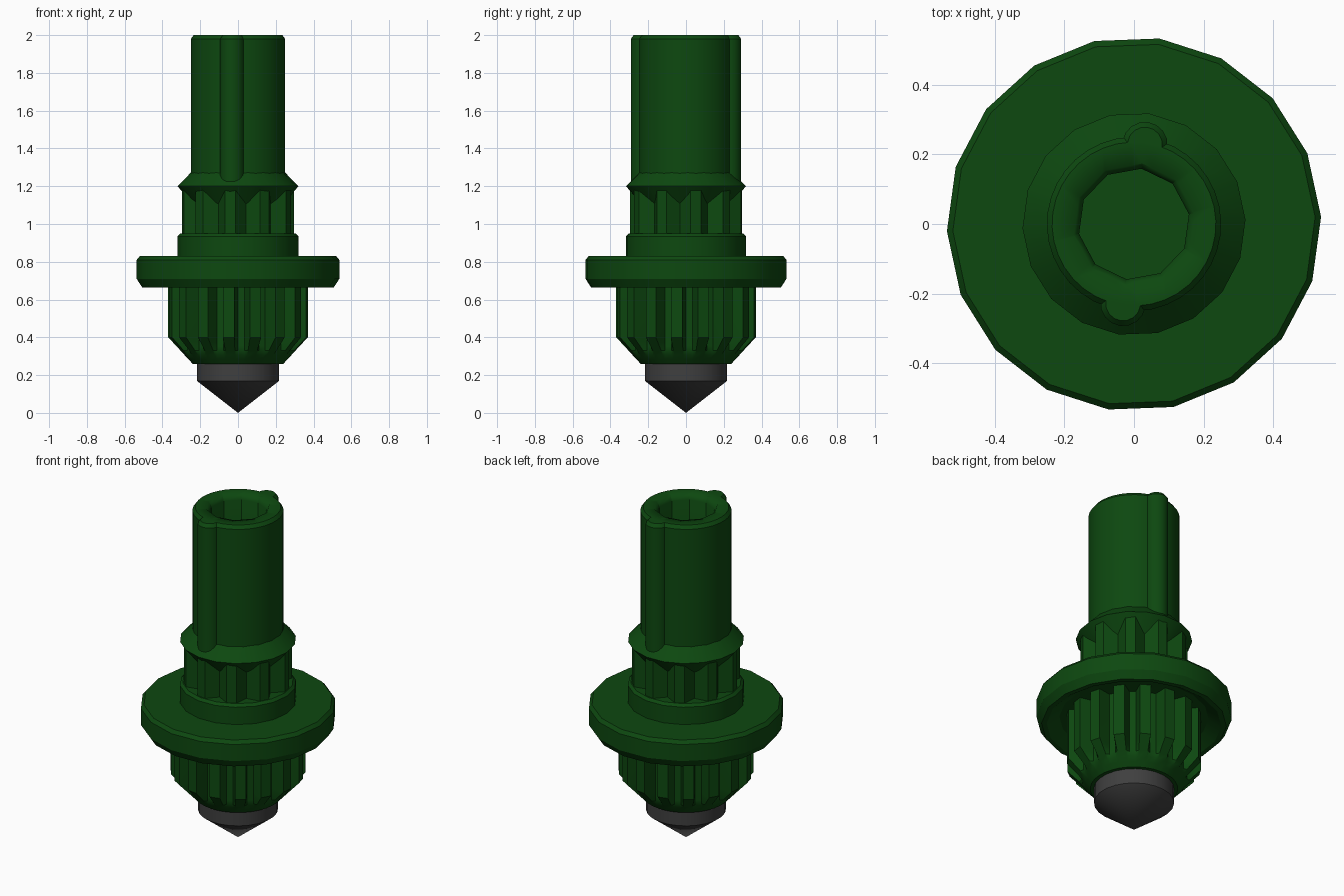
import bpy
import bmesh
import math

if "Cube" in bpy.data.objects:
    bpy.data.objects.remove(bpy.data.objects["Cube"])

TURN = math.radians(-97.8)  # common angular reference of teeth, ribs and facets


def material(name, rgb):
    m = bpy.data.materials.new(name)
    m.diffuse_color = (*rgb, 1.0)
    m.use_nodes = True
    m.node_tree.nodes["Principled BSDF"].inputs["Base Color"].default_value = m.diffuse_color
    return m


GREEN = material("dark_green", (0.004, 0.065, 0.005))
GREY = material("charcoal_grey", (0.05, 0.05, 0.05))


def finish(name, bm, mat):
    bmesh.ops.recalc_face_normals(bm, faces=bm.faces)
    mesh = bpy.data.meshes.new(name)
    bm.to_mesh(mesh)
    bm.free()
    mesh.materials.append(mat)
    ob = bpy.data.objects.new(name, mesh)
    bpy.context.collection.objects.link(ob)
    bpy.ops.object.select_all(action='DESELECT')
    ob.select_set(True)
    bpy.context.view_layer.objects.active = ob
    bpy.ops.object.shade_smooth_by_angle(angle=math.radians(28))
    return ob


def skin(name, rings, mat):
    """Join rings of equal length (or single pole points) and cap the ends."""
    bm = bmesh.new()
    loops = [[bm.verts.new(p) for p in ring] for ring in rings]
    for a, b in zip(loops, loops[1:]):
        n = max(len(a), len(b))
        for i in range(n):
            j = (i + 1) % n
            if len(a) == 1:
                bm.faces.new((a[0], b[j], b[i]))
            elif len(b) == 1:
                bm.faces.new((a[i], a[j], b[0]))
            else:
                bm.faces.new((a[i], a[j], b[j], b[i]))
    for end in (loops[0], loops[-1]):
        if len(end) > 2:
            bm.faces.new(end)
    return finish(name, bm, mat)


def lathe(name, profile, mat, sides=18, center=(0, 0)):
    rings = []
    for r, z in profile:
        n = sides if r > 0 else 1
        rings.append([(center[0] + r * math.cos(TURN + math.tau * i / n),
                       center[1] + r * math.sin(TURN + math.tau * i / n), z)
                      for i in range(n)])
    return skin(name, rings, mat)


def gear(name, teeth, tooth, levels, mat):
    """tooth: (fraction of pitch, radius) points; levels: (z, radius limit)."""
    outline = [(TURN + math.tau * (k + f) / teeth, r)
               for k in range(teeth) for f, r in tooth]
    rings = [[(min(r, lim) * math.cos(a), min(r, lim) * math.sin(a), z)
              for a, r in outline] for z, lim in levels]
    return skin(name, rings, mat)


# Pointed nose
lathe("nose_tip", [(0, 0), (0.22, 0.17), (0.22, 0.27), (0, 0.27)], GREY, 24)

# Lower gear, tapered towards the nose
taper = [(0.26 + 0.14 * i / 6, 0.24 + 0.13 * i / 6) for i in range(7)]
gear("lower_gear", 16,
     [(-0.21, 0.37), (0.21, 0.37), (0.34, 0.29), (0.66, 0.29)],
     taper + [(0.72, 1.0)], GREEN)

# Wide flange, dished underneath
lathe("flange", [(0, 0.71), (0.41, 0.71), (0.48, 0.665), (0.508, 0.665),
                 (0.537, 0.71), (0.537, 0.81), (0.52, 0.83), (0, 0.83)], GREEN)

# Step above the flange
lathe("step_ring", [(0, 0.82), (0.32, 0.82), (0.32, 0.935),
                    (0.305, 0.95), (0, 0.95)], GREEN)

# Upper gear with V grooves
gear("upper_gear", 10, [(-0.15, 0.298), (0.15, 0.298), (0.5, 0.24)],
     [(0.94, 1.0), (1.19, 1.0)], GREEN)

# Double cone collar
lathe("collar", [(0, 1.08), (0.22, 1.08), (0.32, 1.2), (0.25, 1.272), (0, 1.272)], GREEN)

# Bore cutter for the hollow shaft
cutter = lathe("bore_cutter", [(0, 1.3), (0.16, 1.3), (0.16, 1.97), (0.175, 2.0),
                               (0.175, 2.05), (0, 2.05)], GREEN, 10)
cutter.hide_render = True
cutter.hide_viewport = True

# Shaft and its two opposite ribs
parts = [lathe("shaft", [(0, 1.24), (0.25, 1.24), (0.25, 1.98),
                         (0.235, 2.0), (0, 2.0)], GREEN, 36)]
for label, a in (("front_rib", TURN), ("back_rib", TURN + math.pi)):
    parts.append(lathe(label, [(0, 1.21), (0.065, 1.21), (0.065, 1.98),
                               (0.05, 2.0), (0, 2.0)], GREEN, 16,
                       (0.23 * math.cos(a), 0.23 * math.sin(a))))
for ob in parts:
    mod = ob.modifiers.new("bore", 'BOOLEAN')
    mod.operation = 'DIFFERENCE'
    mod.solver = 'EXACT'
    mod.object = cutter
